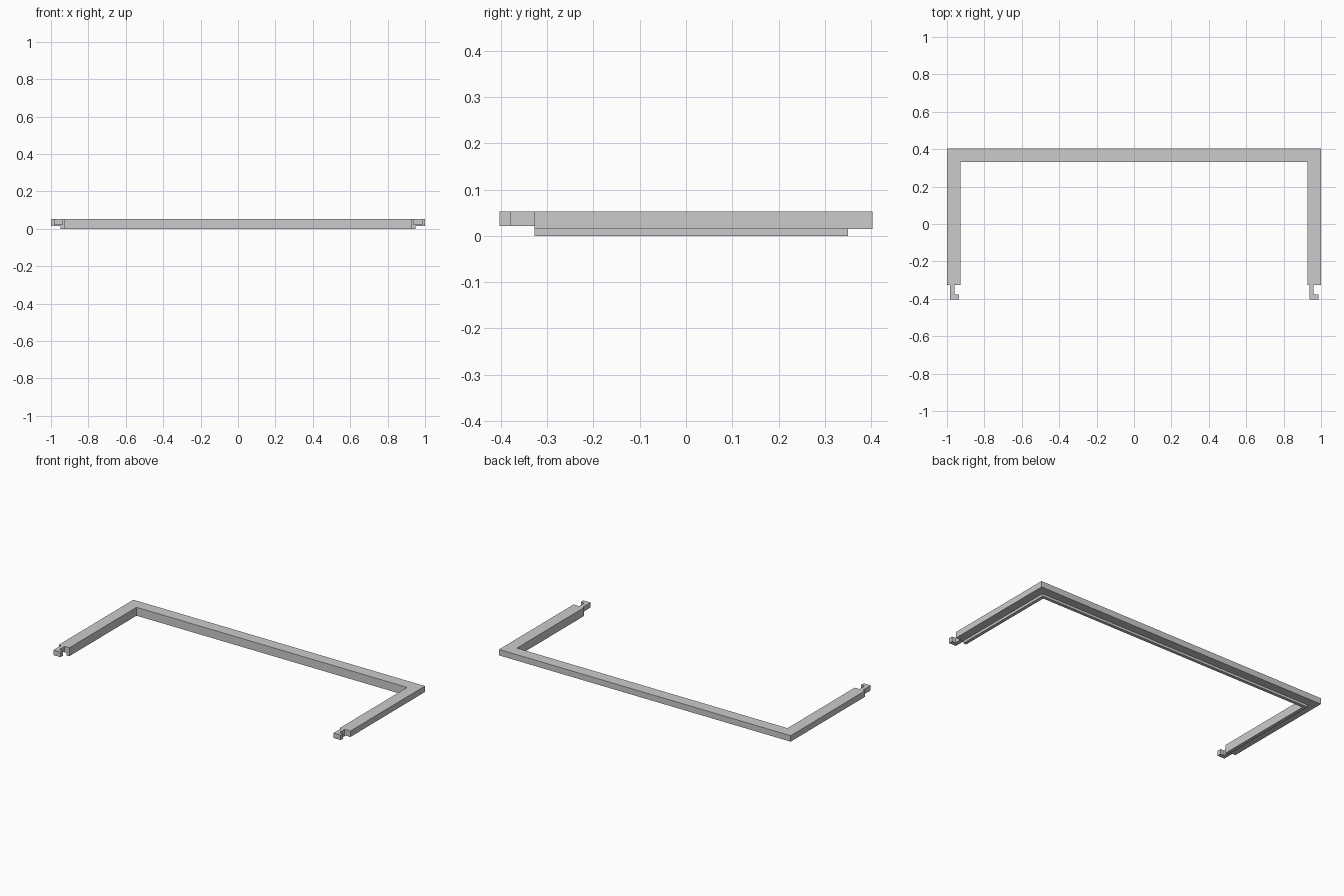
import bpy
import bmesh

cube = bpy.data.objects.get("Cube")
if cube:
    bpy.data.objects.remove(cube, do_unlink=True)

grey = bpy.data.materials.new("light_grey")
grey.use_nodes = True
colour = (0.6, 0.6, 0.6, 1)
grey.diffuse_color = colour
grey.node_tree.nodes["Principled BSDF"].inputs["Base Color"].default_value = colour


def prism(name, outline, z0, z1):
    """Extrude a flat outline (seen from above) between two heights."""
    bm = bmesh.new()
    face = bm.faces.new([bm.verts.new((x, y, z0)) for x, y in outline])
    top = bmesh.ops.extrude_face_region(bm, geom=[face])["geom"]
    for v in top:
        if isinstance(v, bmesh.types.BMVert):
            v.co.z = z1
    bmesh.ops.recalc_face_normals(bm, faces=bm.faces)
    mesh = bpy.data.meshes.new(name)
    bm.to_mesh(mesh)
    bm.free()
    mesh.materials.append(grey)
    obj = bpy.data.objects.new(name, mesh)
    bpy.context.collection.objects.link(obj)
    return obj


def u_outline(x_out, y_out, x_in, y_in, y_end):
    """U shape, open towards the front."""
    right = [(-x_in, y_in), (-x_in, y_end), (-x_out, y_end), (-x_out, y_out)]
    return right + [(-x, y) for x, y in reversed(right)]


Y_END = -0.327
TOP = 0.052

# Main frame and the thin lip under its inner edge
prism("frame", u_outline(1.0, 0.403, 0.928, 0.331, Y_END), 0.015, TOP)
prism("lower_lip", u_outline(0.948, 0.35, 0.928, 0.331, Y_END), 0.0, 0.015)

# L-shaped hooks on the arm ends, both turned the same way
for name, x in (("right_hook", -0.985), ("left_hook", 0.937)):
    hook = [(x, Y_END), (x, -0.403), (x + 0.049, -0.403),
            (x + 0.049, -0.378), (x + 0.024, -0.378), (x + 0.024, Y_END)]
    prism(name, hook, 0.021, TOP)
